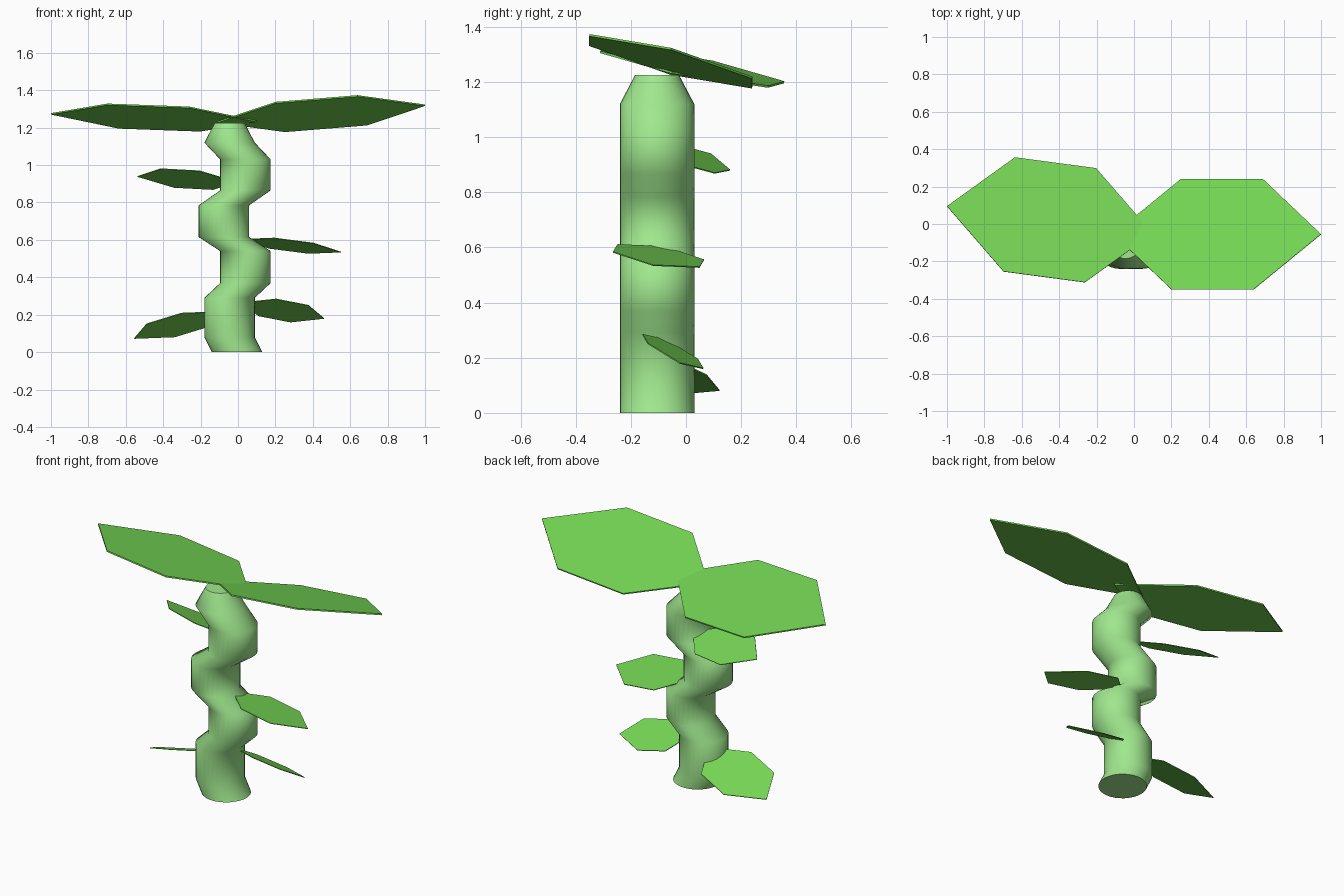
import bpy, bmesh, math
from mathutils import Vector

if "Cube" in bpy.data.objects:
    bpy.data.objects.remove(bpy.data.objects["Cube"])


def material(name, rgb):
    m = bpy.data.materials.new(name)
    m.diffuse_color = (*rgb, 1)
    m.use_nodes = True
    m.node_tree.nodes["Principled BSDF"].inputs["Base Color"].default_value = m.diffuse_color
    return m


def new_object(name, bm, mat):
    bmesh.ops.recalc_face_normals(bm, faces=bm.faces)
    me = bpy.data.meshes.new(name)
    bm.to_mesh(me)
    bm.free()
    me.materials.append(mat)
    ob = bpy.data.objects.new(name, me)
    bpy.context.collection.objects.link(ob)
    return ob


STEM = material("stem_green", (0.35, 0.80, 0.27))
LEAF = material("leaf_green", (0.18, 0.68, 0.09))

# Zigzag stem: (height, sideways offset, radius) rings, smooth sides and flat caps
RINGS = [(0, -0.005, .135), (.08, -.045, .135), (.29, -.045, .135),
         (.37, .04, .135), (.54, .04, .135), (.615, -.075, .135),
         (.785, -.075, .135), (.865, .04, .135), (1.03, .04, .135),
         (1.12, -.045, .135), (1.225, -.045, .08)]
SIDES = 32
bm = bmesh.new()
loops = []
for z, x, r in RINGS:
    angles = [2 * math.pi * i / SIDES for i in range(SIDES)]
    loops.append([bm.verts.new((x + r * math.cos(a), -.105 + r * math.sin(a), z))
                  for a in angles])
for lo, hi in zip(loops, loops[1:]):
    for i in range(SIDES):
        j = (i + 1) % SIDES
        bm.faces.new((lo[i], lo[j], hi[j], hi[i])).smooth = True
bm.faces.new(loops[0][::-1])
bm.faces.new(loops[-1])
new_object("stem", bm, STEM)


# Thin six-sided leaf from its centre, half-length vector and half-width vector
def leaf(name, centre, length, width, thickness):
    c, l, w = Vector(centre), Vector(length), Vector(width)
    n = l.cross(w).normalized() * thickness / 2
    outline = [(1, 0), (.395, 1), (-.395, 1), (-1, 0), (-.395, -1), (.395, -1)]
    bm = bmesh.new()
    top, bottom = [[bm.verts.new(c + l * u + w * v + n * s) for u, v in outline]
                   for s in (1, -1)]
    bm.faces.new(top)
    bm.faces.new(bottom[::-1])
    for i in range(6):
        j = (i + 1) % 6
        bm.faces.new((top[j], top[i], bottom[i], bottom[j]))
    new_object(name, bm, LEAF)


# Two large crown leaves
leaf("crown_leaf_right", (.445, -.055, 1.275), (.555, 0, .045), (-.025, -.295, .077), .008)
leaf("crown_leaf_left", (-.45, .022, 1.254), (-.55, .073, .02), (-.03, -.305, .063), .008)

# Four small stem leaves
leaf("low_leaf_left", (-.32, -.035, .145), (-.235, .06, -.072), (-.075, -.1325, .035), .004)
leaf("low_leaf_right", (.2425, -.0475, .2225), (.2175, .025, -.0425), (.0475, -.1, .045), .004)
leaf("middle_leaf_right", (.286, -.1, .569), (.264, -.02, -.034), (.0125, -.157, .0275), .004)
leaf("upper_leaf_left", (-.274, .02, .925), (-.264, .07, .014), (.037, .112, -.05), .004)
